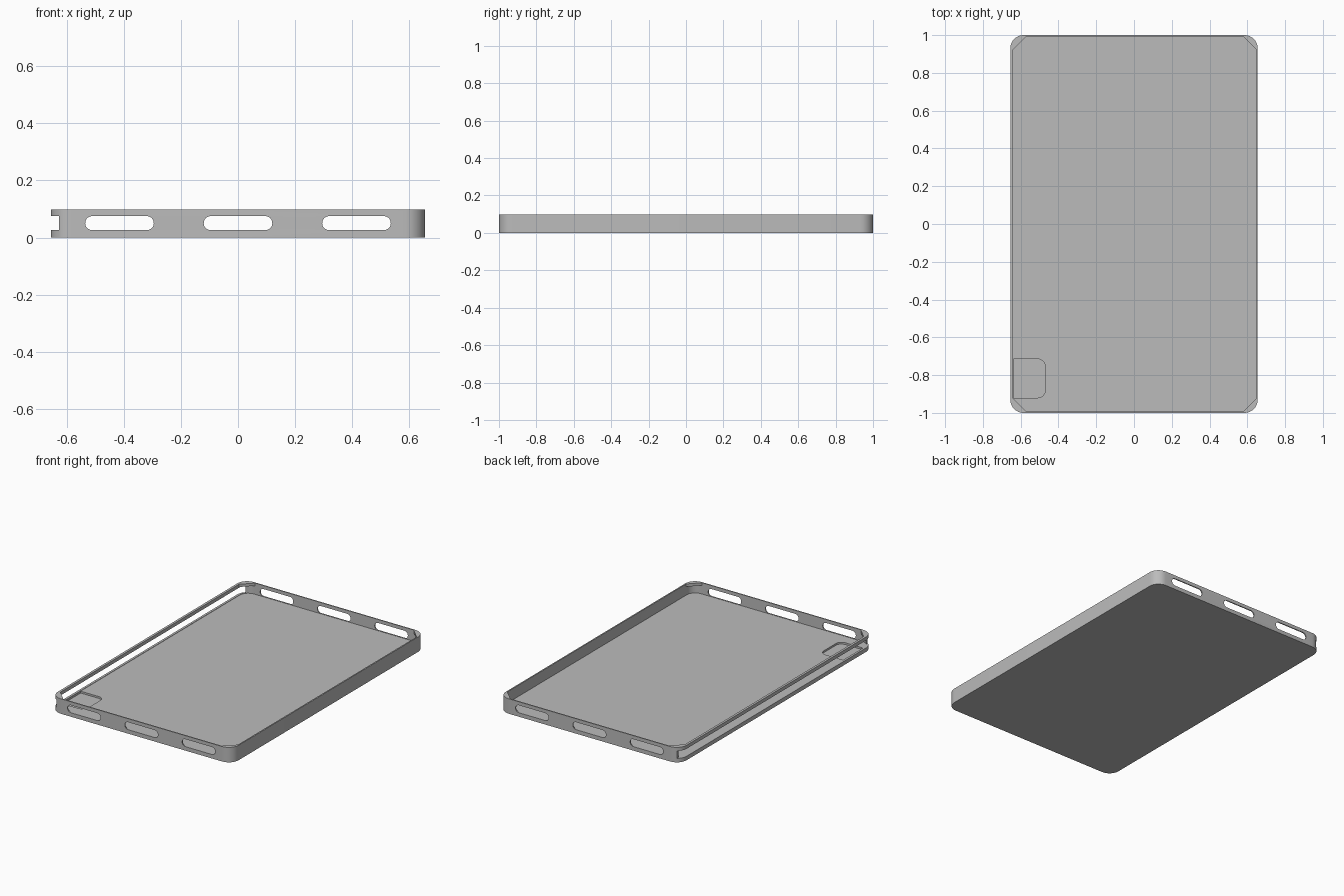
import bpy, bmesh, math

default = bpy.data.objects.get("Cube")
if default:
    bpy.data.objects.remove(default, do_unlink=True)

HEIGHT, FLOOR, TAB_Z = 0.098, 0.024, 0.08
SLOT_LOW, SLOT_HIGH = 0.026, 0.075

grey = bpy.data.materials.new("plain grey")
grey.use_nodes = True
grey.diffuse_color = (0.5, 0.5, 0.5, 1)
shader = next(n for n in grey.node_tree.nodes if n.type == 'BSDF_PRINCIPLED')
shader.inputs["Base Color"].default_value = (0.5, 0.5, 0.5, 1)


def outline(x0, x1, y0, y1, radii, steps=8):
    """Rectangle with one corner radius each: right top, left top, left bottom, right bottom."""
    points = []
    corners = ((x1, y1, -1, -1), (x0, y1, 1, -1), (x0, y0, 1, 1), (x1, y0, -1, 1))
    for i, ((x, y, sx, sy), r) in enumerate(zip(corners, radii)):
        count = steps if r else 0
        for k in range(count + 1):
            a = math.pi / 2 * (i + (k / count if count else 0))
            points.append((x + sx * r + r * math.cos(a), y + sy * r + r * math.sin(a)))
    return points


def prism(name, points, low, high, along_y=False):
    """Extrude an outline along z, or along y when the outline lies in the xz plane."""
    bm = bmesh.new()
    place = (lambda p: (p[0], low, p[1])) if along_y else (lambda p: (p[0], p[1], low))
    face = bm.faces.new([bm.verts.new(place(p)) for p in points])
    top = bmesh.ops.extrude_face_region(bm, geom=[face])["geom"]
    shift = (0, high - low, 0) if along_y else (0, 0, high - low)
    bmesh.ops.translate(bm, vec=shift, verts=[g for g in top if isinstance(g, bmesh.types.BMVert)])
    bmesh.ops.recalc_face_normals(bm, faces=bm.faces)
    mesh = bpy.data.meshes.new(name)
    bm.to_mesh(mesh)
    bm.free()
    obj = bpy.data.objects.new(name, mesh)
    bpy.context.collection.objects.link(obj)
    return obj


# Tray body with rounded corners
tray = prism("tray", outline(-0.655, 0.655, -1, 1, [0.07] * 4), 0, HEIGHT)
tray.data.materials.append(grey)

# Hollow inside, with a chamfered mouth that leaves a tab over each corner
cutters = [prism("cavity", outline(-0.64, 0.647, -0.993, 0.993, [0.06] * 4), FLOOR, TAB_Z)]
mouth = outline(-0.6395, 0.6465, -0.9925, 0.9925, [0.068] * 4, steps=1)
cutters.append(prism("mouth", mouth, 0.05, 0.2))

# Three rounded slots through the front and back walls
r = (SLOT_HIGH - SLOT_LOW) / 2 - 0.0005
for x in (-0.415, 0, 0.415):
    slot = outline(x - 0.12, x + 0.12, SLOT_LOW, SLOT_HIGH, [r] * 4)
    cutters.append(prism("end_slot", slot, -1.2, 1.2, along_y=True))

# Long open slot down the right side
side = outline(-0.8, -0.626, SLOT_LOW, SLOT_HIGH, [0] * 4)
cutters.append(prism("side_slot", side, -1.2, 1.2, along_y=True))

# Shallow pocket in the floor near the front right corner
pocket = outline(-0.639, -0.47, -0.92, -0.715, [0.04, 0, 0, 0.04])
cutters.append(prism("floor_pocket", pocket, 0.012, 0.05))

for cutter in cutters:
    cutter.hide_render = True
    cut = tray.modifiers.new(cutter.name, 'BOOLEAN')
    cut.operation = 'DIFFERENCE'
    cut.solver = 'EXACT'
    cut.object = cutter

# Bake the cuts and drop the cutters
bpy.context.view_layer.update()
graph = bpy.context.evaluated_depsgraph_get()
finished = bpy.data.meshes.new_from_object(tray.evaluated_get(graph))
tray.modifiers.clear()
tray.data = finished
for cutter in cutters:
    bpy.data.objects.remove(cutter, do_unlink=True)
finished.materials.clear()
finished.materials.append(grey)
for poly in finished.polygons:
    poly.material_index = 0

bpy.ops.object.select_all(action='DESELECT')
tray.select_set(True)
bpy.context.view_layer.objects.active = tray
bpy.ops.object.shade_smooth_by_angle(angle=math.radians(30))
